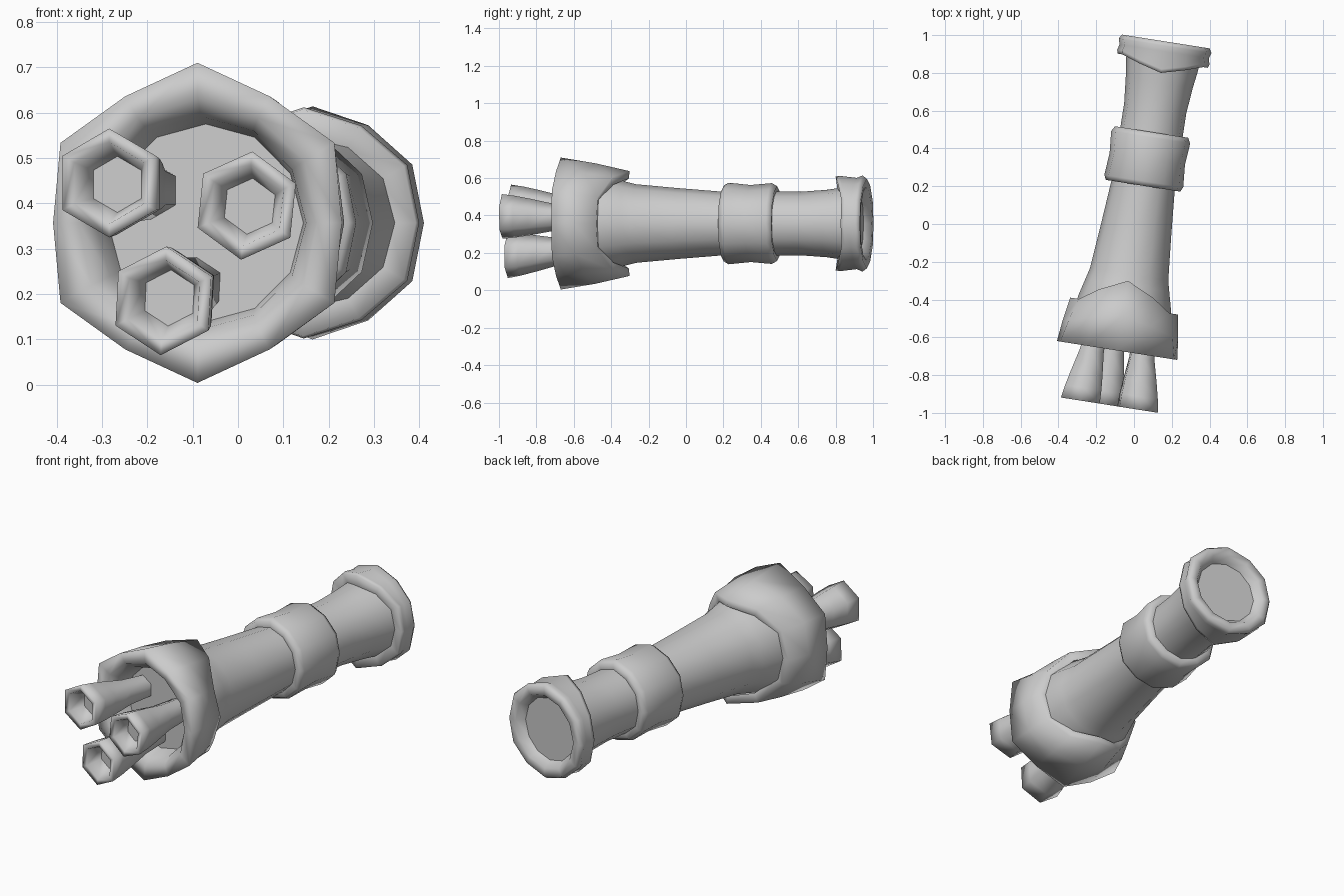
import bpy, bmesh, math
from math import sin, cos, pi, radians

cube = bpy.data.objects.get("Cube")
if cube:
    bpy.data.objects.remove(cube, do_unlink=True)

grey = bpy.data.materials.new("plain grey")
grey.use_nodes = True
COLOUR = (0.6, 0.6, 0.6, 1)
grey.diffuse_color = COLOUR
grey.node_tree.nodes["Principled BSDF"].inputs["Base Color"].default_value = COLOUR

TILT = radians(-8.95)
AXIS_ORIGIN = (0.016, 0, 0.357)


def wave(a):
    """1 at the top and bottom, falling to 0 at 60 degrees either side."""
    from_pole = min(a % pi, pi - a % pi)
    return max(0, 1 - from_pole / (pi / 3))


def lathe(name, profile, sides=12, spin=0.0, centre=None, cap_start=False, cap_end=False):
    """Rings along local y. Each is (y, radius, mid-corner ratio, wave length)."""
    bm = bmesh.new()
    rings = []
    for y, r, ratio, swell in profile:
        cx, cz = centre(y) if centre else (0, 0)
        ring = []
        for i in range(sides):
            a = 2 * pi * i / sides
            rr = r * (ratio if i % 2 else 1)
            ring.append(bm.verts.new((cx + rr * sin(a + spin), y + swell * wave(a),
                                      cz + rr * cos(a + spin))))
        rings.append(ring)
    for a, b in zip(rings, rings[1:]):
        for i in range(sides):
            j = (i + 1) % sides
            f = bm.faces.new((a[i], a[j], b[j], b[i]))
            f.smooth = True
    bmesh.ops.recalc_face_normals(bm, faces=bm.faces)
    # flat caps keep their own vertices so that they shade flat
    for wanted, ring, way in ((cap_start, rings[0], -1), (cap_end, rings[-1], -1)):
        if wanted:
            f = bm.faces.new([bm.verts.new(v.co) for v in ring])
            f.normal_update()
            facing = way if centre or name != "rear_collar" else 1
            if f.normal.y * facing < 0:
                f.normal_flip()
    me = bpy.data.meshes.new(name)
    bm.to_mesh(me)
    bm.free()
    me.materials.append(grey)
    ob = bpy.data.objects.new(name, me)
    bpy.context.collection.objects.link(ob)
    ob.rotation_euler.z = TILT
    ob.location = AXIS_ORIGIN
    return ob


# tapering barrel
lathe("barrel", [
    (-0.55, 0.262, 1, 0), (-0.42, 0.248, 1, 0), (-0.33, 0.225, 1, 0),
    (-0.27, 0.210, 1, 0), (-0.05, 0.190, 1, 0), (0.20, 0.170, 1, 0),
    (0.50, 0.172, 0.97, 0), (0.62, 0.170, 0.98, 0), (0.76, 0.180, 1, 0),
    (0.83, 0.190, 1, 0), (0.92, 0.200, 1, 0)])

# large front collar with a recessed face and swept rear edge
lathe("front_collar", [
    (-0.56, 0.218, 1, 0), (-0.63, 0.235, 1, 0), (-0.672, 0.275, 0.97, 0),
    (-0.678, 0.353, 0.913, 0), (-0.56, 0.322, 0.96, 0.07),
    (-0.44, 0.280, 1.03, 0.135), (-0.44, 0.240, 1, 0.130)], cap_start=True)

# waisted middle collar
lathe("middle_collar", [
    (0.208, 0.165, 1, 0), (0.205, 0.203, 0.98, 0), (0.23, 0.218, 0.97, 0),
    (0.35, 0.206, 0.98, 0), (0.465, 0.216, 0.98, 0), (0.493, 0.200, 0.98, 0),
    (0.490, 0.165, 1, 0)])

# rear collar with a shallow recessed face
lathe("rear_collar", [
    (0.880, 0.185, 1, -0.06), (0.875, 0.250, 0.97, -0.065), (0.895, 0.255, 0.97, -0.065),
    (0.925, 0.244, 0.98, 0), (0.955, 0.257, 0.967, 0), (0.978, 0.240, 0.98, 0),
    (0.975, 0.195, 1, 0), (0.935, 0.166, 1, 0)], cap_end=True)

# three flared, hollow six-sided nozzles that spread outwards
NOZZLES = {"right_nozzle": (-0.151, 0.088, 0), "left_nozzle": (0.156, 0.038, 6),
           "lower_nozzle": (-0.030, -0.172, 3)}
for name, (x, z, turn) in NOZZLES.items():
    lathe(name, [
        (-0.54, 0.062, 1, 0), (-0.70, 0.074, 1, 0), (-0.82, 0.098, 1, 0),
        (-0.90, 0.112, 1, 0), (-0.97, 0.120, 1, 0), (-0.968, 0.090, 1, 0),
        (-0.89, 0.062, 1, 0)],
        sides=6, spin=radians(turn), cap_end=True,
        centre=lambda y, x=x, z=z: (x * (0.55 - 0.464 * y), z * (0.55 - 0.464 * y)))
